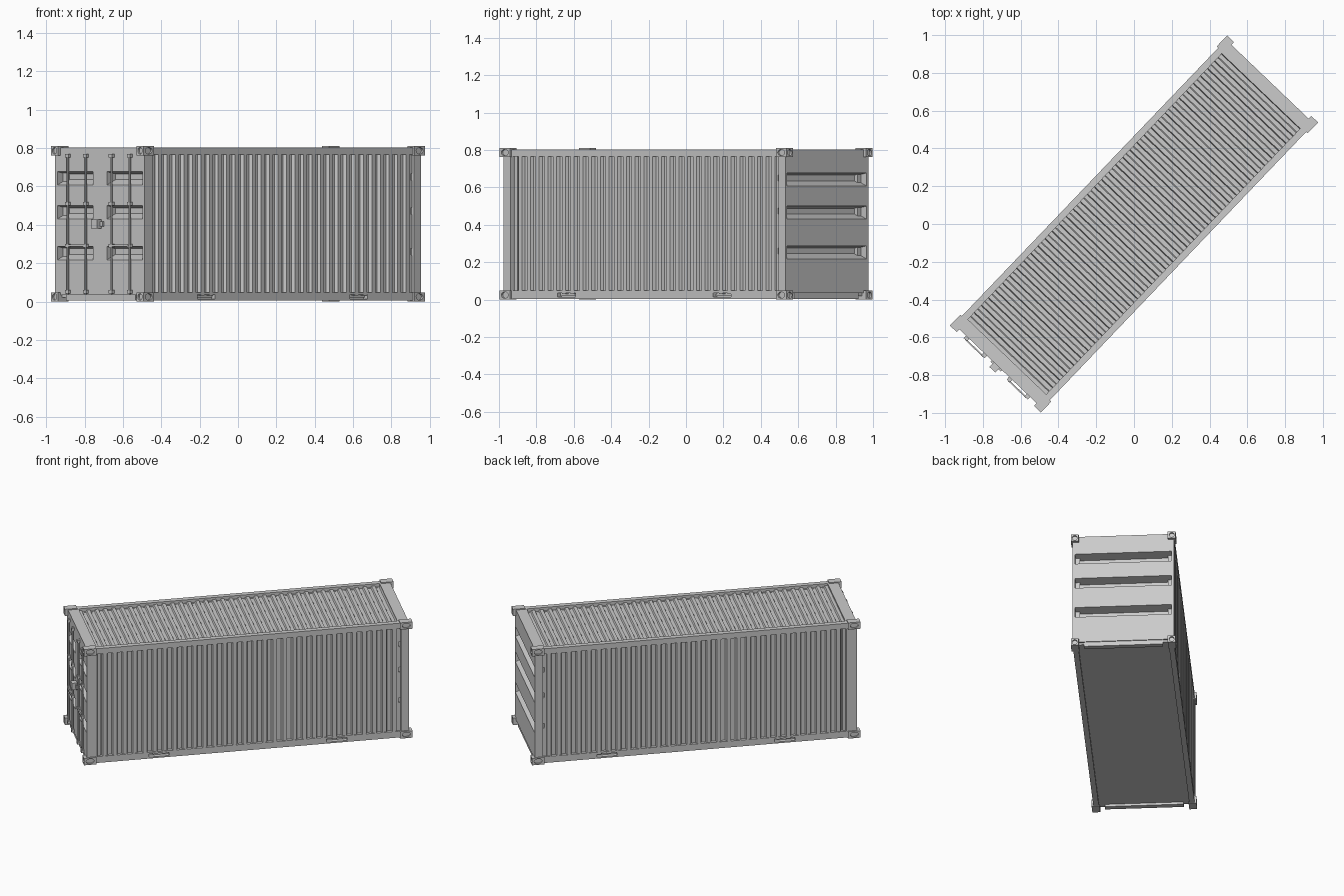
import bpy, bmesh, math
from mathutils import Matrix, Vector

if "Cube" in bpy.data.objects:
    bpy.data.objects.remove(bpy.data.objects["Cube"])

# The container is laid out along x, then turned in plan
TURN = Matrix.Rotation(math.radians(46.3), 4, 'Z')
HL, HW, H = 1.062, 0.333, 0.81       # half length, half width, height
EL, EW = 1.042, 0.322                # end panel and side planes

steel = bpy.data.materials.new("light grey steel")
steel.use_nodes = True
steel.diffuse_color = (0.6, 0.6, 0.6, 1)
steel.node_tree.nodes["Principled BSDF"].inputs["Base Color"].default_value = (0.6, 0.6, 0.6, 1)


def finish(name, bm):
    bmesh.ops.recalc_face_normals(bm, faces=bm.faces)
    bm.transform(TURN)
    me = bpy.data.meshes.new(name)
    bm.to_mesh(me)
    bm.free()
    me.materials.append(steel)
    ob = bpy.data.objects.new(name, me)
    bpy.context.scene.collection.objects.link(ob)
    return ob


def add_box(bm, x0, x1, y0, y1, z0, z1):
    m = Matrix.Translation(((x0 + x1) / 2, (y0 + y1) / 2, (z0 + z1) / 2))
    m = m @ Matrix.Diagonal((abs(x1 - x0), abs(y1 - y0), abs(z1 - z0), 1))
    bmesh.ops.create_cube(bm, size=1, matrix=m)


def boxes(name, items):
    bm = bmesh.new()
    for it in items:
        add_box(bm, *it)
    return finish(name, bm)


def prism(bm, points, direction):
    f = bm.faces.new([bm.verts.new(p) for p in points])
    out = bmesh.ops.extrude_face_region(bm, geom=[f])
    verts = [v for v in out["geom"] if isinstance(v, bmesh.types.BMVert)]
    bmesh.ops.translate(bm, verts=verts, vec=direction)


def ribs(half, n, high, low):
    # trapezoid wave as (position, height) pairs
    step = 2 * half / n
    pts = []
    for i in range(n):
        s = -half + i * step
        pts += [(s, high), (s + .40 * step, high), (s + .5 * step, low), (s + .9 * step, low)]
    return pts + [(half, high)]


def cut(ob, cutter):
    mod = ob.modifiers.new("cut", 'BOOLEAN')
    mod.object = cutter
    mod.solver = 'EXACT'
    cutter.hide_render = True
    cutter.hide_viewport = True


SIDES = (-1, 1)
CORNERS = [(a, b) for a in SIDES for b in SIDES]

# Corrugated side walls
for s, label in ((-1, "right"), (1, "left")):
    bm = bmesh.new()
    pts = [(x, s * y, .03) for x, y in ribs(1.0, 31, EW - .003, EW - .021)]
    pts += [(1.0, s * .28, .03), (-1.0, s * .28, .03)]
    prism(bm, pts, (0, 0, .75))
    finish(label + "_side_wall", bm)

# Corrugated roof, lower than its frame
bm = bmesh.new()
pts = [(x, -.295, z) for x, z in ribs(.975, 36, .79, .778)]
pts += [(.975, -.295, .76), (-.975, -.295, .76)]
prism(bm, pts, (0, .59, 0))
finish("roof", bm)

# Frame: rails, roof headers, corner posts, floor and sills
side_rails = boxes("side_rails", [(-1.0, 1.0, s * .287, s * EW, z0, z1)
                                  for s in SIDES for z0, z1 in ((.004, .048), (.765, .803))])
boxes("roof_headers", [(s * .973, s * EL, -EW, EW, .765, .803) for s in SIDES])
boxes("corner_posts", [(a * .99, a * EL, b * .307, b * EW, .03, .78) for a, b in CORNERS])
boxes("floor", [(-1.03, 1.03, -.30, .30, .02, .035)])
boxes("end_sills", [(s * 1.0, s * (EL - .006), -.25, .25, .004, .036) for s in SIDES])


# End panels with trapezoid grooves
def grooved(bm, s, y0, y1):
    pts = [(s * .95, y0, .034), (s * EL, y0, .034)]
    for z in (.217, .43, .607):
        for d, dz in ((0, 0), (.065, .028), (.065, .058), (0, .07)):
            pts.append((s * (EL - d), y0, z + dz))
    pts += [(s * EL, y0, .77), (s * .95, y0, .77)]
    prism(bm, pts, (0, y1 - y0, 0))


bm = bmesh.new()
grooved(bm, 1, -.31, .31)
finish("back_wall", bm)

for s, label in ((-1, "right"), (1, "left")):
    bm = bmesh.new()
    grooved(bm, -1, s * .05, s * .31)
    add_box(bm, -EL, -.95, s * .001, s * .05, .034, .77)
    finish(label + "_door", bm)

# Door locking bars, brackets and handles
bm = bmesh.new()
for y in (-.223, -.093, .093, .223):
    m = Matrix.Translation((-EL - .009, y, .405))
    bmesh.ops.create_cone(bm, cap_ends=True, segments=10, radius1=.006, radius2=.006,
                          depth=.73, matrix=m)
finish("locking_bars", bm).select_set(True)
boxes("bar_brackets", [(-EL - .018, -EL, y - .012, y + .012, z - .009, z + .009)
                       for y in (-.223, -.093, .093, .223) for z in (.05, .29, .51, .76)])
boxes("door_handles", [(-EL - .02, -EL - .012, y, y + s * .085, .287, .297)
                       for y, s in ((-.223, 1), (-.093, -1), (.093, 1), (.223, -1))])
boxes("lock_box", [(-EL - .034, -EL, -.012, .03, .38, .428),
                   (-EL - .01, -EL, -.03, .045, .39, .418)])

# Corner castings with oval holes on the two outer faces
LX, LY, LZ = .08, .05, .048
castings = boxes("corner_castings", [(a * (HL - LX), a * HL, b * (HW - LY), b * HW, z, z + LZ)
                                     for a, b in CORNERS for z in (0, H - LZ)])
bm = bmesh.new()
for a, b in CORNERS:
    for z in (LZ / 2, H - LZ / 2):
        for centre, axis, wide in (((a * HL, b * (HW - LY / 2), z), 'Y', .016),
                                   ((a * (HL - LX / 2), b * HW, z), 'X', .026)):
            scale = (1, wide / .017, 1) if axis == 'Y' else (wide / .017, 1, 1)
            m = (Matrix.Translation(centre) @ Matrix.Diagonal((*scale, 1))
                 @ Matrix.Rotation(math.pi / 2, 4, axis))
            bmesh.ops.create_cone(bm, cap_ends=True, segments=16, radius1=.017,
                                  radius2=.017, depth=.024, matrix=m)
cut(castings, finish("casting_hole_cutter", bm))

# Forklift pockets in the lower rails
pockets = boxes("pocket_cutter", [(x - .066, x + .066, s * (EW - .028), s * (EW + .02), .014, .036)
                                  for x in (-.575, .575) for s in SIDES])
cut(side_rails, pockets)
